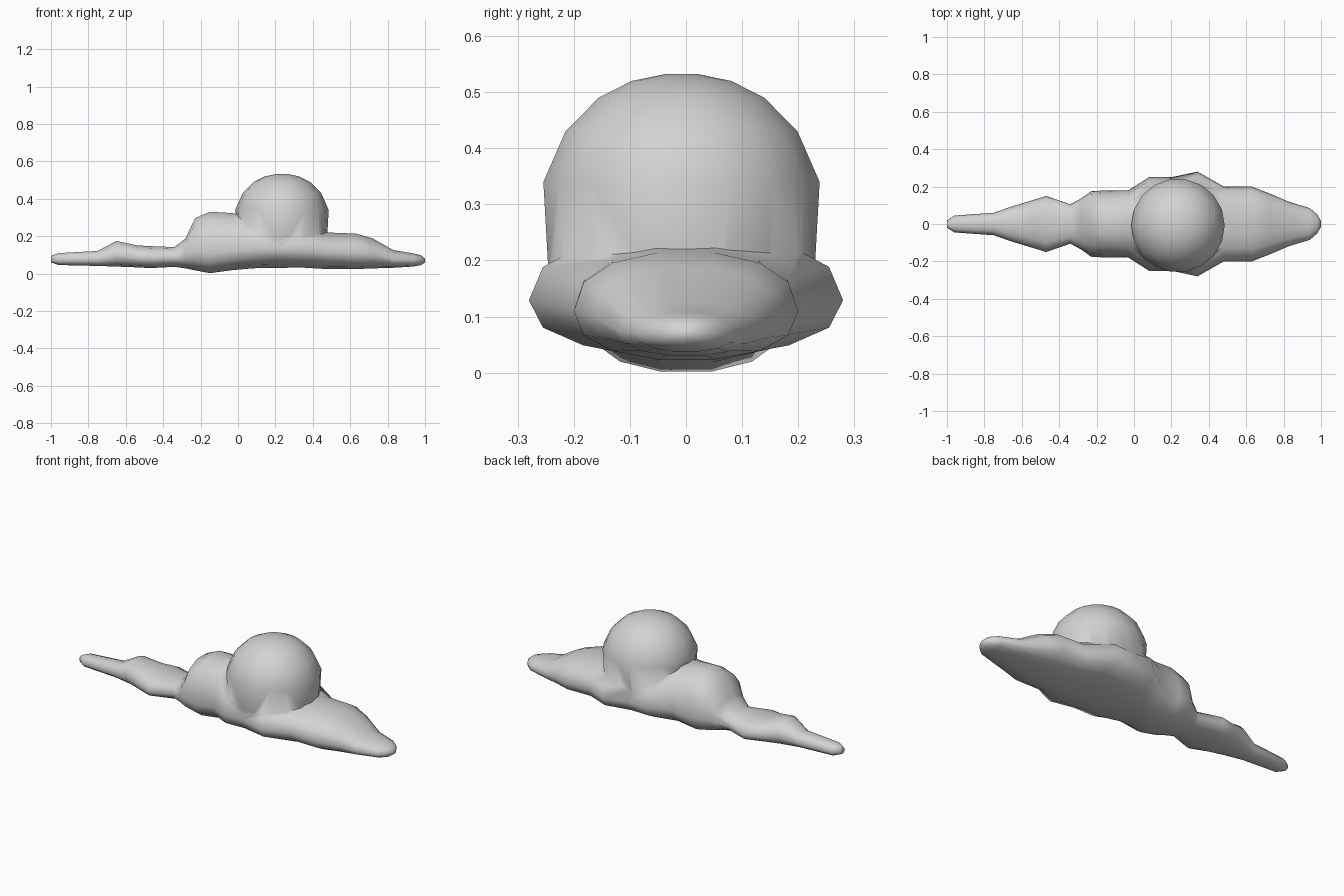
import bpy
import bmesh
import math

cube = bpy.data.objects.get("Cube")
if cube:
    bpy.data.objects.remove(cube, do_unlink=True)

stone = bpy.data.materials.new("plain_grey")
stone.use_nodes = True
GREY = (0.65, 0.65, 0.65, 1.0)
stone.diffuse_color = GREY
stone.node_tree.nodes["Principled BSDF"].inputs["Base Color"].default_value = GREY


def loft(name, rings):
    """Skin a list of closed rings and cap both ends."""
    bm = bmesh.new()
    loops = [[bm.verts.new(p) for p in ring] for ring in rings]
    for a, b in zip(loops, loops[1:]):
        for i in range(len(a)):
            j = (i + 1) % len(a)
            bm.faces.new((a[i], a[j], b[j], b[i]))
    bm.faces.new(loops[0])
    bm.faces.new(loops[-1])
    bmesh.ops.recalc_face_normals(bm, faces=bm.faces)
    mesh = bpy.data.meshes.new(name)
    bm.to_mesh(mesh)
    bm.free()
    mesh.materials.append(stone)
    obj = bpy.data.objects.new(name, mesh)
    bpy.context.collection.objects.link(obj)
    return obj


def power(v, e):
    return math.copysign(abs(v) ** e, v)


def body_ring(x, width, low, high, sides=14):
    """Rounded section, widest near the ground and flatter underneath."""
    mid = low + min(0.105, (high - low) * 0.45)
    ring = []
    for i in range(sides):
        a = math.tau * i / sides
        s = power(math.sin(a), 0.85)
        reach = high - mid if s > 0 else mid - low
        ring.append((x, width * power(math.cos(a), 0.9), mid + reach * s))
    return ring


# Long lumpy body: x, half width, underside, top
STATIONS = [
    (-1.0, .02, .06, .095), (-.96, .045, .045, .11), (-.75, .06, .04, .122),
    (-.65, .095, .036, .176), (-.54, .128, .032, .152), (-.47, .15, .028, .148),
    (-.34, .105, .035, .143), (-.28, .138, .026, .19), (-.23, .175, .015, .30),
    (-.15, .18, 0, .335), (-.03, .18, .016, .328), (.08, .25, .026, .30),
    (.2, .25, .028, .27), (.34, .28, .03, .25), (.48, .20, .022, .222),
    (.63, .20, .022, .216), (.72, .165, .026, .19), (.83, .118, .03, .127),
    (.94, .085, .037, .108), (.98, .05, .045, .098), (1.0, .015, .06, .08),
]
body = loft("mound_body", [body_ring(*s) for s in STATIONS])

# Round dome: height, radius
DOME = [(.09, .22), (.2, .242), (.34, .25), (.43, .21), (.49, .15), (.52, .09), (.532, .03)]


def dome_ring(z, r, sides=18):
    return [(.235 + r * math.cos(math.tau * i / sides),
             -.008 + r * math.sin(math.tau * i / sides), z) for i in range(sides)]


dome = loft("dome", [dome_ring(z, r) for z, r in DOME])

# Merge the dome into the body
bpy.context.view_layer.objects.active = body
body.select_set(True)
union = body.modifiers.new("join_dome", "BOOLEAN")
union.operation = "UNION"
union.solver = "EXACT"
union.object = dome
bpy.ops.object.modifier_apply(modifier=union.name)
bpy.data.objects.remove(dome, do_unlink=True)
bpy.ops.object.shade_smooth_by_angle(angle=math.radians(65))
